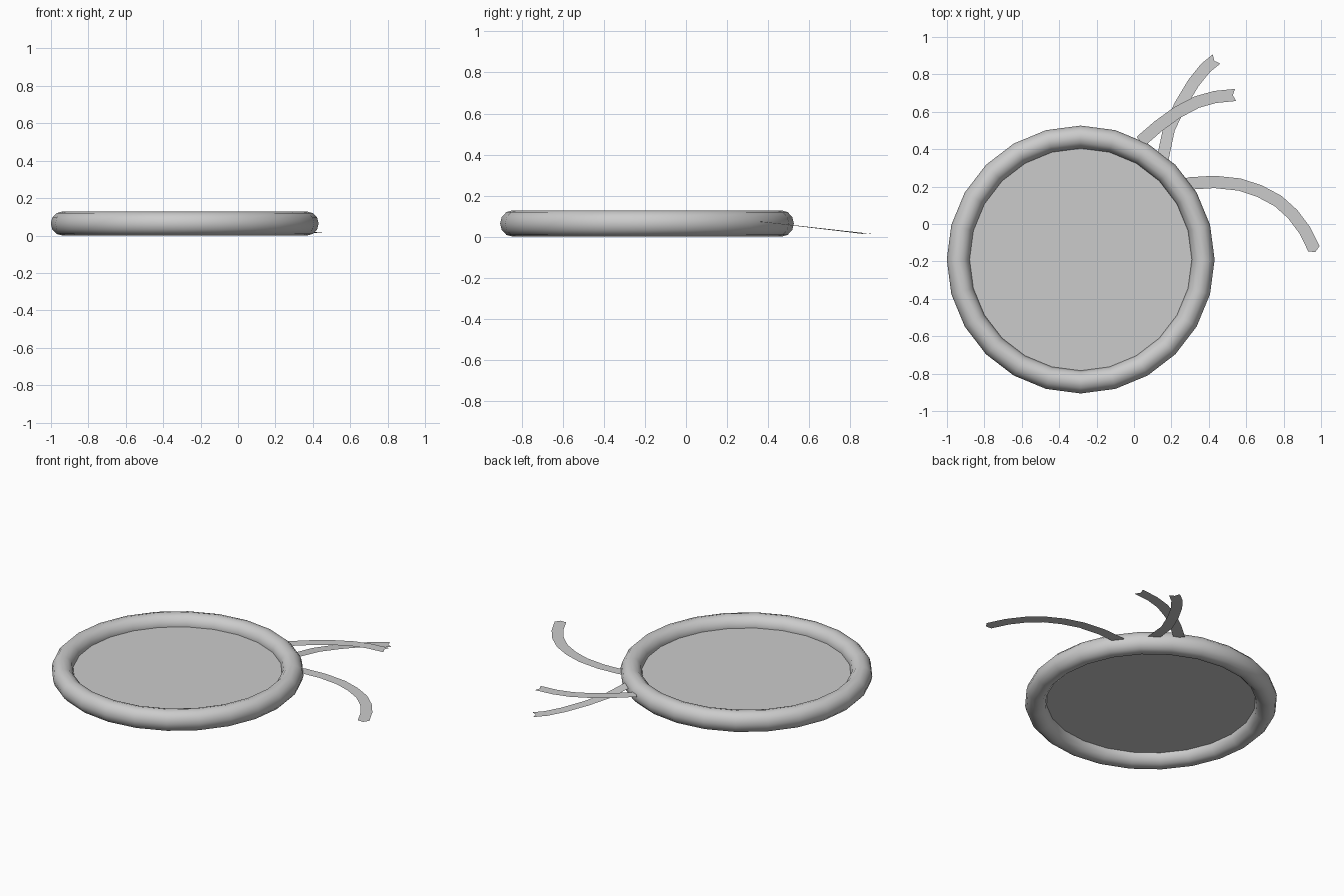
import bpy, bmesh
from mathutils import Vector

if "Cube" in bpy.data.objects:
    bpy.data.objects.remove(bpy.data.objects["Cube"])

CENTRE = (-0.285, -0.19, 0.064)

# Round hoop
bpy.ops.mesh.primitive_torus_add(major_segments=24, minor_segments=12,
                                 major_radius=0.655, minor_radius=0.061, location=CENTRE)
hoop = bpy.context.object
hoop.name = "hoop"
hoop.scale.z = 1.05
bpy.ops.object.shade_smooth()

# Flat skin stretched across the middle of the hoop
bpy.ops.mesh.primitive_circle_add(vertices=24, radius=0.6, fill_type='NGON', location=CENTRE)
bpy.context.object.name = "skin"


def ribbon(name, path, height, width, tip):
    """Flat strip along an xy path; tip < 0 notches the end, tip > 0 points it."""
    pts = [Vector((x, y, height(y))) for x, y in path]
    bm = bmesh.new()
    rows = []
    for i, p in enumerate(pts):
        d = (pts[min(i + 1, len(pts) - 1)] - pts[max(i - 1, 0)]).normalized()
        side = Vector((-d.y, d.x, 0)).normalized() * width / 2
        c = p + d * tip if i == len(pts) - 1 else p
        rows.append([bm.verts.new(v) for v in (p + side, c, p - side)])
    for a, b in zip(rows, rows[1:]):
        for k in (0, 1):
            bm.faces.new((a[k], a[k + 1], b[k + 1], b[k]))
    bmesh.ops.recalc_face_normals(bm, faces=bm.faces)
    if bm.faces[:][0].normal.z < 0:
        bmesh.ops.reverse_faces(bm, faces=bm.faces)
    me = bpy.data.meshes.new(name)
    bm.to_mesh(me)
    bm.free()
    ob = bpy.data.objects.new(name, me)
    bpy.context.collection.objects.link(ob)


# Long drooping ribbon
ribbon("long_ribbon", [(0.26, 0.205), (0.297, 0.217), (0.43, 0.225), (0.564, 0.211),
                       (0.671, 0.176), (0.77, 0.123), (0.848, 0.053), (0.912, -0.032),
                       (0.962, -0.133)], lambda y: 0.066, 0.066, 0.018)
# Upper crossing ribbon
ribbon("upper_ribbon", [(0.035, 0.441), (0.131, 0.524), (0.23, 0.596), (0.337, 0.652),
                        (0.433, 0.679), (0.543, 0.69)], lambda y: 0.08, 0.065, -0.015)
# Lower crossing ribbon, sloping down to its tip
ribbon("lower_ribbon", [(0.15, 0.335), (0.158, 0.372), (0.187, 0.508), (0.246, 0.634),
                        (0.318, 0.754), (0.382, 0.834), (0.441, 0.882)],
       lambda y: 0.077 - (y - 0.33) * 0.115, 0.064, -0.015)
